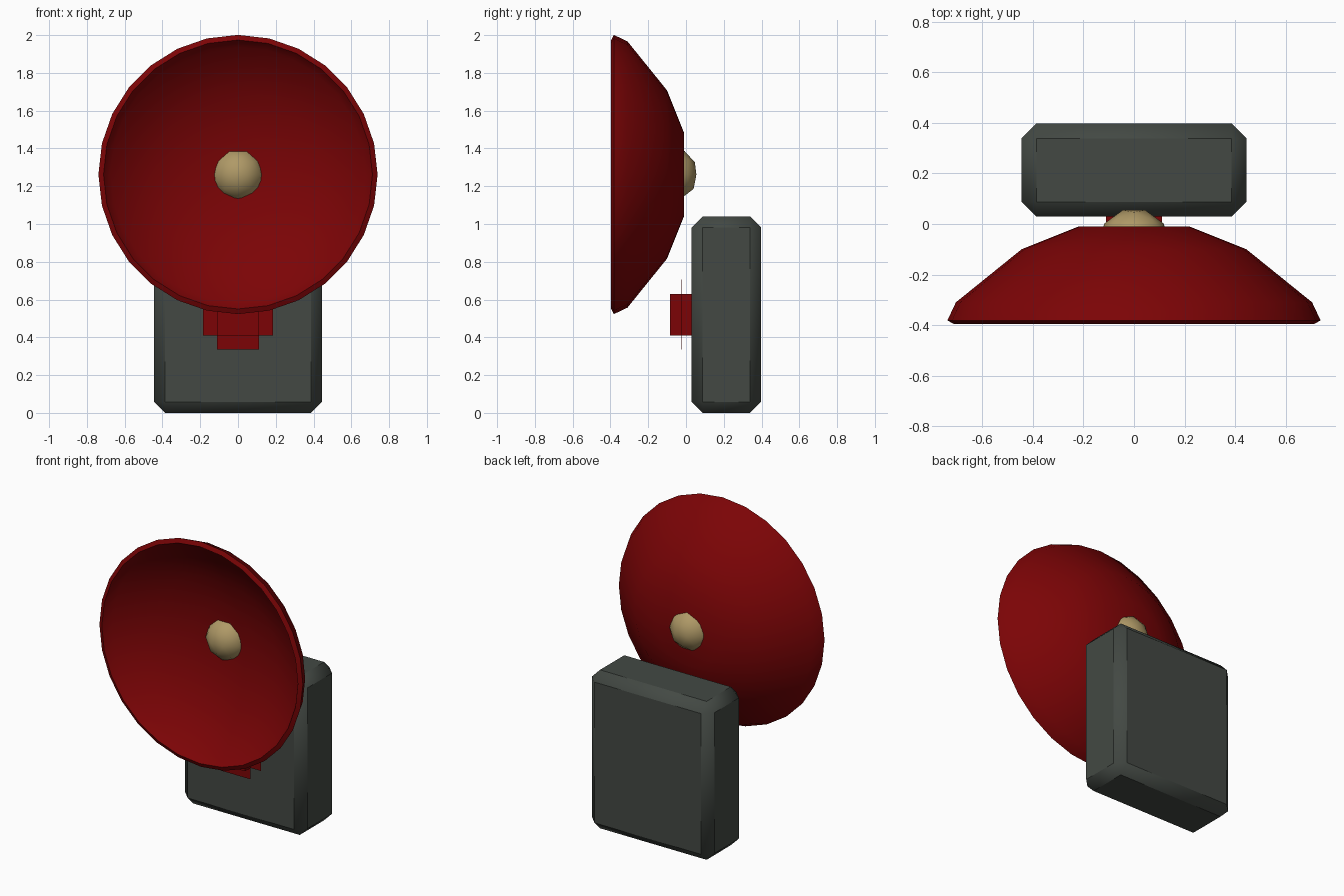
import bpy, bmesh, math
from mathutils import Matrix, Vector

if "Cube" in bpy.data.objects:
    bpy.data.objects.remove(bpy.data.objects["Cube"])


def material(name, rgb):
    m = bpy.data.materials.new(name)
    m.diffuse_color = (*rgb, 1)
    m.use_nodes = True
    m.node_tree.nodes["Principled BSDF"].inputs["Base Color"].default_value = m.diffuse_color
    return m


RED = material("dark red", (0.2, 0.0012, 0.0018))
GREY = material("dark grey green", (0.056, 0.066, 0.057))
TAN = material("tan", (0.43, 0.32, 0.135))


def make(name, bm, mat, angle=None):
    bmesh.ops.recalc_face_normals(bm, faces=bm.faces)
    me = bpy.data.meshes.new(name)
    bm.to_mesh(me)
    bm.free()
    me.materials.append(mat)
    ob = bpy.data.objects.new(name, me)
    bpy.context.collection.objects.link(ob)
    if angle:
        bpy.ops.object.select_all(action='DESELECT')
        ob.select_set(True)
        bpy.context.view_layer.objects.active = ob
        bpy.ops.object.shade_smooth_by_angle(angle=math.radians(angle))
    return ob


def box(name, lo, hi, mat, chamfer=0, angle=None):
    lo, hi = Vector(lo), Vector(hi)
    bm = bmesh.new()
    bmesh.ops.create_cube(bm, size=1, matrix=Matrix.Translation((lo + hi) / 2)
                          @ Matrix.Diagonal((*(hi - lo), 1)))
    if chamfer:
        bmesh.ops.bevel(bm, geom=bm.edges[:], offset=chamfer, segments=1,
                        affect='EDGES')
    return make(name, bm, mat, angle)


# housing: chamfered box, flat faces creased against soft chamfers
box("housing", (-0.445, 0.03, 0), (0.445, 0.397, 1.04), GREY, 0.058, 40)

# square stud on the housing front, with a thin cross through its middle
box("stud", (-0.11, -0.085, 0.41), (0.11, 0.04, 0.63), RED)
box("cross_plate_wide", (-0.185, -0.027, 0.41), (0.185, -0.025, 0.63), RED)
box("cross_plate_tall", (-0.11, -0.027, 0.335), (0.11, -0.025, 0.705), RED)

# dish: closed profile (radius, y), thicker at the middle, spun around y
CZ, SIDES = 1.262, 28
profile = [(0.22, -0.01), (0.445, -0.10), (0.705, -0.31), (0.739, -0.382),
           (0.712, -0.396), (0.675, -0.34), (0.44, -0.22), (0.22, -0.145)]
bm = bmesh.new()
rings = []
for r, y in profile:
    rings.append([bm.verts.new((r * math.sin(2 * math.pi * i / SIDES), y,
                                CZ + r * math.cos(2 * math.pi * i / SIDES)))
                  for i in range(SIDES)])
for a, b in zip(rings, rings[1:]):
    for i in range(SIDES):
        j = (i + 1) % SIDES
        bm.faces.new((a[i], a[j], b[j], b[i]))
bm.faces.new(rings[0])
bm.faces.new(rings[-1])
make("dish", bm, RED, 50)

# knob through the middle of the dish
bm = bmesh.new()
bmesh.ops.create_icosphere(bm, subdivisions=2, radius=0.145,
                           matrix=Matrix.Translation((0, -0.083, CZ))
                           @ Matrix.Rotation(math.radians(18), 4, 'Z'))
make("centre_knob", bm, TAN, 60)
